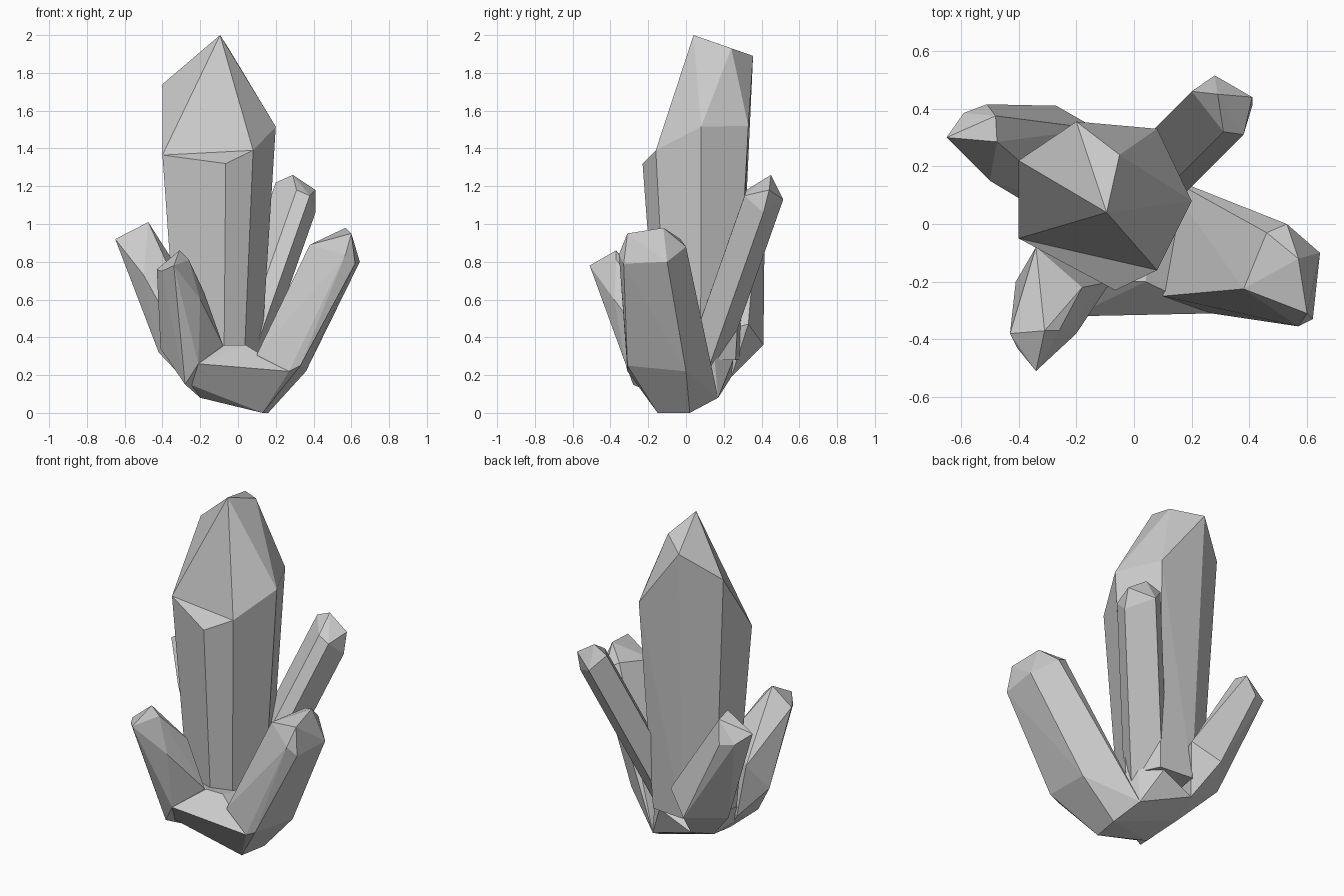
import bpy
import bmesh
from math import radians
from mathutils import Vector

default_cube = bpy.data.objects.get("Cube")
if default_cube:
    bpy.data.objects.remove(default_cube, do_unlink=True)

# One plain mineral colour
stone = bpy.data.materials.new("stone grey")
stone.use_nodes = True
stone_colour = (0.6, 0.6, 0.6, 1.0)
stone.diffuse_color = stone_colour
shader = next(n for n in stone.node_tree.nodes if n.type == "BSDF_PRINCIPLED")
shader.inputs["Base Color"].default_value = stone_colour
shader.inputs["Roughness"].default_value = 0.8


def facet(name, corners):
    """Wrap corner points in a flat-faceted convex solid."""
    mesh = bpy.data.meshes.new(name)
    bm = bmesh.new()
    for corner in corners:
        bm.verts.new(corner)
    hull = bmesh.ops.convex_hull(bm, input=bm.verts[:])
    unused = {g for g in hull["geom_interior"] + hull["geom_unused"]
              if isinstance(g, bmesh.types.BMVert)}
    bmesh.ops.delete(bm, geom=list(unused), context="VERTS")
    bmesh.ops.dissolve_limit(bm, angle_limit=radians(2),
                             verts=bm.verts[:], edges=bm.edges[:])
    bmesh.ops.recalc_face_normals(bm, faces=bm.faces[:])
    bm.to_mesh(mesh)
    bm.free()
    mesh.materials.append(stone)
    crystal = bpy.data.objects.new(name, mesh)
    bpy.context.collection.objects.link(crystal)
    return crystal


def tapered_foot(shoulder, centre, scale, height):
    """Shrink the shoulder outline around a vertical axis for the foot."""
    cx, cy = centre
    return [(cx + (x - cx) * scale, cy + (y - cy) * scale, height)
            for x, y, z in shoulder]


def slanted_foot(shoulder, slide):
    """Slide the shoulder outline along the crystal axis for the foot."""
    return [Vector(corner) + Vector(slide) for corner in shoulder]


# Tall central crystal: uneven shoulder, pointed crown, tapering column
column_axis, column_taper, column_foot = (-.1, .07), .74, .28
front_edge = [(-.4, -.05, 1.365), (.08, -.16, 1.39)]
shoulder = front_edge + [(.2, .08, 1.515), (.08, .33, 1.52),
                         (-.2, .355, 1.89), (-.4, .22, 1.74)]
crown = [(-.095, .04, 2), (-.05, .24, 1.93)]
facet("central_crystal", shoulder + crown + tapered_foot(
    shoulder, column_axis, column_taper, column_foot))

# Ridge along its front that stops in a small ledge
ledge = front_edge + [(-.065, -.23, 1.32)]
facet("front_ridge", ledge + tapered_foot(
    ledge, column_axis, column_taper, column_foot))

# Broad crystal leaning to the left side
shoulder = [(.38, -.225, .89), (.46, -.03, .92), (.53, 0, .88),
            (.645, -.1, .8), (.62, -.33, .79), (.57, -.355, .84)]
crown = [(.57, -.12, .98), (.6, -.31, .95)]
belly = [(.36, 0, .22), (.33, -.31, .25), (.27, -.31, .22)]
foot = [(.13, -.15, 0), (.16, .02, 0), (.1, .17, .08), (.1, -.25, .31)]
facet("broad_side_crystal", shoulder + crown + belly + foot)

# Short crystal leaning to the front
crown = [(-.43, -.38, .76), (-.405, -.43, .75), (-.31, -.37, .86),
         (-.34, -.51, .78), (-.26, -.37, .81)]
belly = [(-.41, -.2, .34), (-.2, -.38, .6), (-.18, -.22, .64),
         (-.34, -.08, .5)]
foot = [(-.21, -.32, .26), (-.28, -.28, .15), (-.08, -.2, .36),
        (-.3, -.05, .2), (-.2, -.13, .08)]
facet("front_crystal", crown + belly + foot)

# Short crystal leaning to the right side
crown = [(-.65, .3, .92), (-.475, .285, 1.01), (-.48, .375, .99),
         (-.51, .415, .86), (-.59, .385, .87)]
belly = [(-.5, .15, .73), (-.27, .41, .36), (-.42, .2, .32),
         (-.4, .09, .55), (-.13, .33, .47)]
foot = [(-.2, .24, .19), (-.24, .08, .13), (-.2, .05, .4)]
facet("right_crystal", crown + belly + foot)

# Slim crystal leaning to the back
shoulder = [(.2, .46, 1.22), (.28, .515, 1.13), (.41, .44, 1.18),
            (.41, .41, 1.06), (.38, .31, 1.15), (.31, .32, 1.18)]
crown = [(.29, .45, 1.26)]
facet("back_crystal",
      shoulder + crown + slanted_foot(shoulder, (-.3, -.3, -.85)))

# Rough base that ties the crystals together
rim = [(-.21, -.32, .26), (.27, -.31, .22), (-.07, -.2, .36),
       (.04, -.2, .36), (-.28, -.25, .16), (0, .25, .28),
       (.1, .15, .3), (-.3, .05, .3)]
underside = [(.13, -.15, 0), (.16, .02, 0), (-.2, -.13, .08),
             (.1, .17, .08), (-.24, .08, .13), (-.2, .24, .19)]
facet("rough_base", rim + underside)
